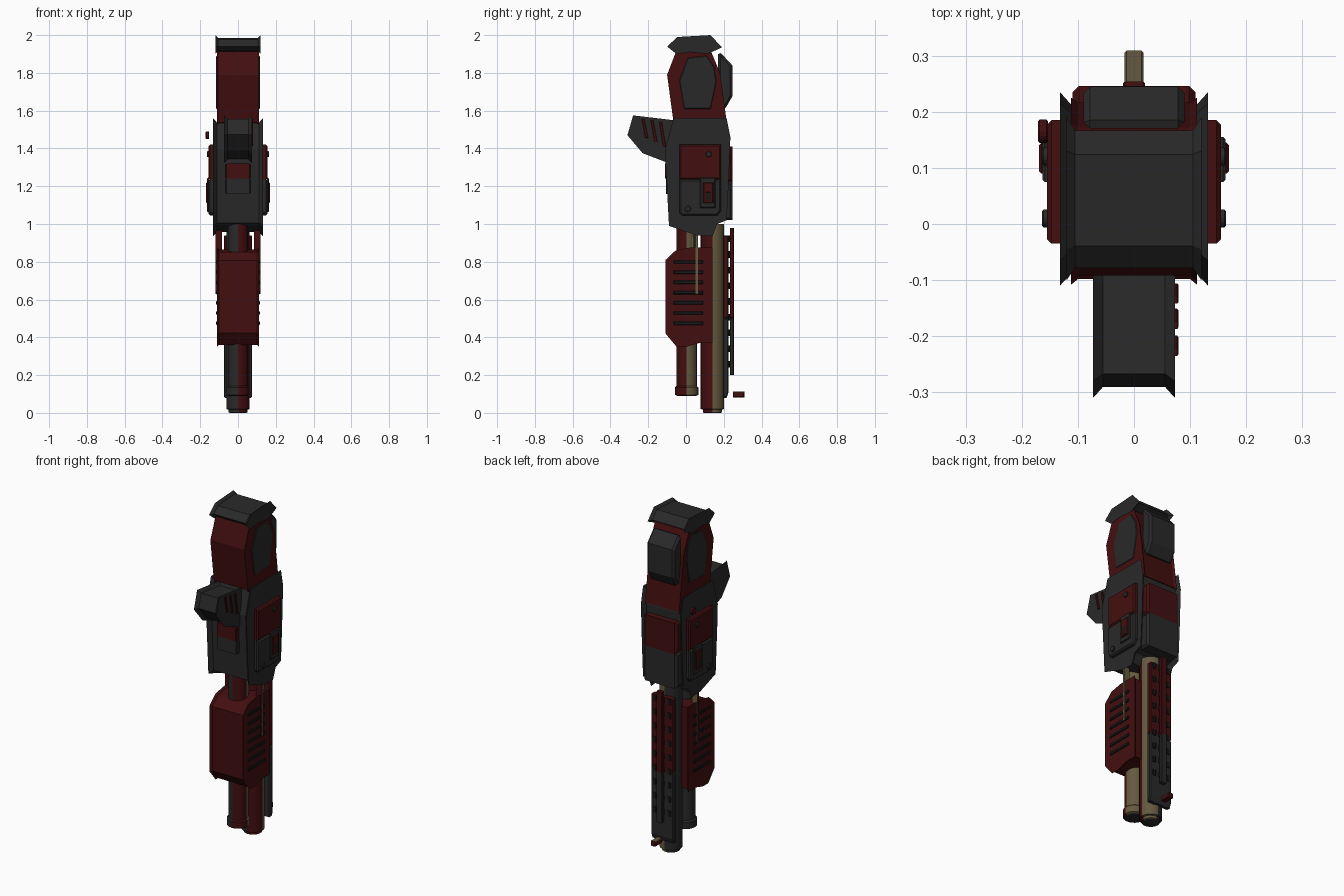
import bpy, bmesh, math
from mathutils import Vector

if "Cube" in bpy.data.objects:
    bpy.data.objects.remove(bpy.data.objects["Cube"])


def material(name, rgb):
    m = bpy.data.materials.new(name)
    m.diffuse_color = (*rgb, 1)
    m.use_nodes = True
    m.node_tree.nodes["Principled BSDF"].inputs["Base Color"].default_value = m.diffuse_color
    return m


DARK = material("dark grey", (0.022, 0.022, 0.022))
RED = material("dark red", (0.055, 0.0045, 0.005))
GOLD = material("dull gold", (0.13, 0.1, 0.05))
BLACK = material("near black", (0.009, 0.009, 0.009))


def finish(name, bm, mats, rule=None, smooth=False):
    bmesh.ops.recalc_face_normals(bm, faces=bm.faces)
    bm.normal_update()
    me = bpy.data.meshes.new(name)
    for m in mats:
        me.materials.append(m)
    if rule:
        for f in bm.faces:
            f.material_index = rule(f)
    bm.to_mesh(me)
    bm.free()
    ob = bpy.data.objects.new(name, me)
    bpy.context.collection.objects.link(ob)
    if smooth:
        bpy.ops.object.select_all(action='DESELECT')
        ob.select_set(True)
        bpy.context.view_layer.objects.active = ob
        bpy.ops.object.shade_smooth_by_angle(angle=math.radians(35))
    return ob


def inset(pts, d):
    """Move every edge of a (y, z) outline inwards by d."""
    p = [Vector(q) for q in pts]
    n = len(p)
    area = sum(p[i].x * p[(i + 1) % n].y - p[(i + 1) % n].x * p[i].y for i in range(n))
    s = 1 if area > 0 else -1
    out = []
    for i in range(n):
        a = (p[i] - p[i - 1]).normalized()
        b = (p[(i + 1) % n] - p[i]).normalized()
        na, nb = Vector((-a.y, a.x)) * s, Vector((-b.y, b.x)) * s
        out.append(p[i] + (na + nb) * (d / max(0.3, 1 + na.dot(nb))))
    return out


def prism(name, pts, rings, mats, rule=None):
    """Side outline lofted along x; rings = (x, inset) pairs."""
    bm = bmesh.new()
    loops = [[bm.verts.new((x, q[0], q[1])) for q in inset(pts, d)] for x, d in rings]
    n = len(pts)
    for A, B in zip(loops, loops[1:]):
        for i in range(n):
            j = (i + 1) % n
            bm.faces.new((A[i], A[j], B[j], B[i]))
    bm.faces.new(loops[0])
    bm.faces.new(loops[-1])
    return finish(name, bm, mats, rule)


def lipped(w, t, d):      # dished rim with sharp outer edges
    return [(-w, 0), (-w + t, d), (w - t, d), (w, 0)]


def bevelled(x0, x1, d):  # chamfered rim
    s = d if x1 > x0 else -d
    return [(x0, d), (x0 + s, 0), (x1 - s, 0), (x1, d)]


def rect(y0, y1, z0, z1):
    return [(y0, z0), (y1, z0), (y1, z1), (y0, z1)]


def box(name, x0, x1, y0, y1, z0, z1, mat, d=0.004):
    return prism(name, rect(y0, y1, z0, z1), bevelled(x0, x1, d), [mat])


def tube(name, y, profile, n=24):
    """Upright turned part; dark on -x, red to the front right, gold to the back right."""
    bm = bmesh.new()
    loops = [[bm.verts.new((r * math.cos((k) * math.tau / n),
                            y + r * math.sin(k * math.tau / n), z)) for k in range(n)]
             for r, z in profile]
    for A, B in zip(loops, loops[1:]):
        for i in range(n):
            j = (i + 1) % n
            bm.faces.new((A[i], A[j], B[j], B[i]))
    bm.faces.new(loops[0])
    bm.faces.new(loops[-1])

    def rule(f):
        c = f.calc_center_median()
        return 0 if c.x < 0.001 else (1 if c.y < y else 2)
    return finish(name, bm, [DARK, RED, GOLD], rule, True)


def knob(name, x0, x1, y, z, r, mat, n=16):
    pts = [(y + r * math.cos(k * math.tau / n), z + r * math.sin(k * math.tau / n)) for k in range(n)]
    return prism(name, pts, bevelled(x0, x1, 0.003), [mat])


# Stock, butt pad, cheek pad
prism("stock", [(-.05, 1.92), (-.1, 1.79), (-.065, 1.53), (.19, 1.45), (.225, 1.46),
                (.205, 1.62), (.18, 1.80), (.13, 1.92)], lipped(.112, .012, .008), [RED])
prism("butt_pad", [(-.10, 1.94), (-.045, 1.99), (.13, 2.0), (.19, 1.935), (.115, 1.90),
                   (.02, 1.91), (-.05, 1.90)], lipped(.12, .015, .014), [DARK])
prism("cheek_pad", [(.17, 1.90), (.185, 1.905), (.245, 1.84), (.245, 1.675), (.21, 1.615), (.17, 1.62)],
      bevelled(-.09, .09, .012), [DARK])
for s, side in ((1, "right"), (-1, "left")):
    prism("stock_panel_" + side, [(-.035, 1.76), (.01, 1.88), (.11, 1.89), (.15, 1.83),
                                  (.16, 1.75), (.13, 1.61), (-.01, 1.61)],
          bevelled(s * .105, s * .116, .003), [DARK])

# Receiver with dished front and back
prism("receiver", [(-.065, 1.56), (.215, 1.56), (.235, 1.46), (.225, 1.2), (.215, 1.02), (.165, 1.0),
                   (.14, .935), (.055, .94), (-.09, .99), (-.108, 1.32), (-.11, 1.40)],
      lipped(.132, .02, .022), [DARK])
box("back_cover_upper", -.11, .11, .18, .246, 1.225, 1.41, RED, .012)
box("back_cover_lower", -.11, .11, .18, .246, 1.02, 1.225, DARK, .012)
box("front_plate_upper", -.065, .065, -.11, -.07, 1.24, 1.32, RED)
box("front_plate_lower", -.065, .065, -.106, -.07, 1.16, 1.24, DARK)

# Side plates with latch and bolts
for s, side in ((1, "right"), (-1, "left")):
    box("side_plate_upper_" + side, s * .12, s * .155, -.035, .185, 1.235, 1.42, RED, .008)
    prism("side_plate_lower_" + side, [(-.035, 1.235), (-.035, 1.06), (-.02, 1.045), (.165, 1.045),
                                       (.185, 1.07), (.185, 1.235)],
          bevelled(s * .12, s * .155, .008), [DARK])
    box("latch_frame_" + side, s * .15, s * .163, .075, .155, 1.085, 1.245, DARK)
    box("latch_" + side, s * .155, s * .169, .09, .145, 1.11, 1.22, RED)
    box("latch_slot_" + side, s * .16, s * .1695, .105, .132, 1.12, 1.17, BLACK, .002)
    for i, (y, z) in enumerate(((.01, 1.08), (.12, 1.37))):
        knob("plate_bolt_%s_%d" % (side, i), s * .15, s * .164, y, z, .016, DARK)
knob("left_knob", -.171, -.153, .165, 1.47, .021, RED)

# Grip with red slits on the right
prism("grip", [(-.28, 1.575), (-.07, 1.55), (-.07, 1.33), (-.10, 1.325), (-.23, 1.375), (-.31, 1.47)],
      lipped(.073, .018, .018), [DARK])
for i, y in enumerate((-.235, -.187, -.142)):
    z, b = 1.555 - i * .008, 1.455 - i * .022
    prism("grip_slit_%d" % i, [(y, z), (y + .014, z), (y + .036, b), (y + .02, b)],
          bevelled(.07, .079, .002), [RED])

# Barrel and magazine tube
tube("barrel", .14, [(.045, 0), (.05, 0.003), (.05, .018), (.062, .02), (.062, 1.0)])
tube("magazine_tube", .003, [(.05, .09), (.062, .096), (.062, .135), (.054, .142), (.054, 1.02)])

# Sliding fore-end with ribs and action bars
prism("fore_end", [(-.108, .81), (-.055, .86), (.02, .875), (.14, .875), (.14, .37), (.07, .37),
                   (.0, .35), (-.05, .35), (-.108, .42)], lipped(.112, .012, .01), [RED])
for s, side in ((1, "right"), (-1, "left")):
    for i in range(7):
        z = .475 + i * .054
        box("fore_end_rib_%s_%d" % (side, i), s * .105, s * .117, -.065, .09, z - .009, z + .009, BLACK, .003)
    prism("action_bar_" + side, rect(.05, .063, .63, 1.0), [(s * .085, 0), (s * .119, 0)],
          [RED, GOLD], lambda f: int(f.normal.x > .5 or f.normal.y > .5))
box("bar_link", -.03, .045, .0, .045, .87, .94, GOLD)

# Top rail: plate, raised rib, studs, front sight
prism("rail_plate_upper", [(.195, .50), (.195, .94), (.225, .94), (.225, .50)],
      bevelled(-.075, .075, .006), [RED])
prism("rail_plate_lower", [(.195, .08), (.195, .50), (.225, .50), (.225, .11), (.215, .08)],
      bevelled(-.075, .075, .006), [DARK])
box("rib_upper", -.02, .02, .232, .254, .50, .98, RED)
box("rib_lower", -.02, .02, .232, .254, .20, .50, DARK)
for i in range(9):
    z = .24 + i * .083
    box("rib_post_%d" % i, -.015, .015, .22, .236, z, z + .035, BLACK, .002)
    for s in (1, -1):
        box("rail_stud_%d_%d" % (i, s), s * .038, s * .058, .22, .23, z, z + .035, BLACK, .002)
prism("front_sight", rect(.248, .309, .082, .112), bevelled(-.017, .017, .004), [RED, GOLD],
      lambda f: int(f.normal.z > .5))
